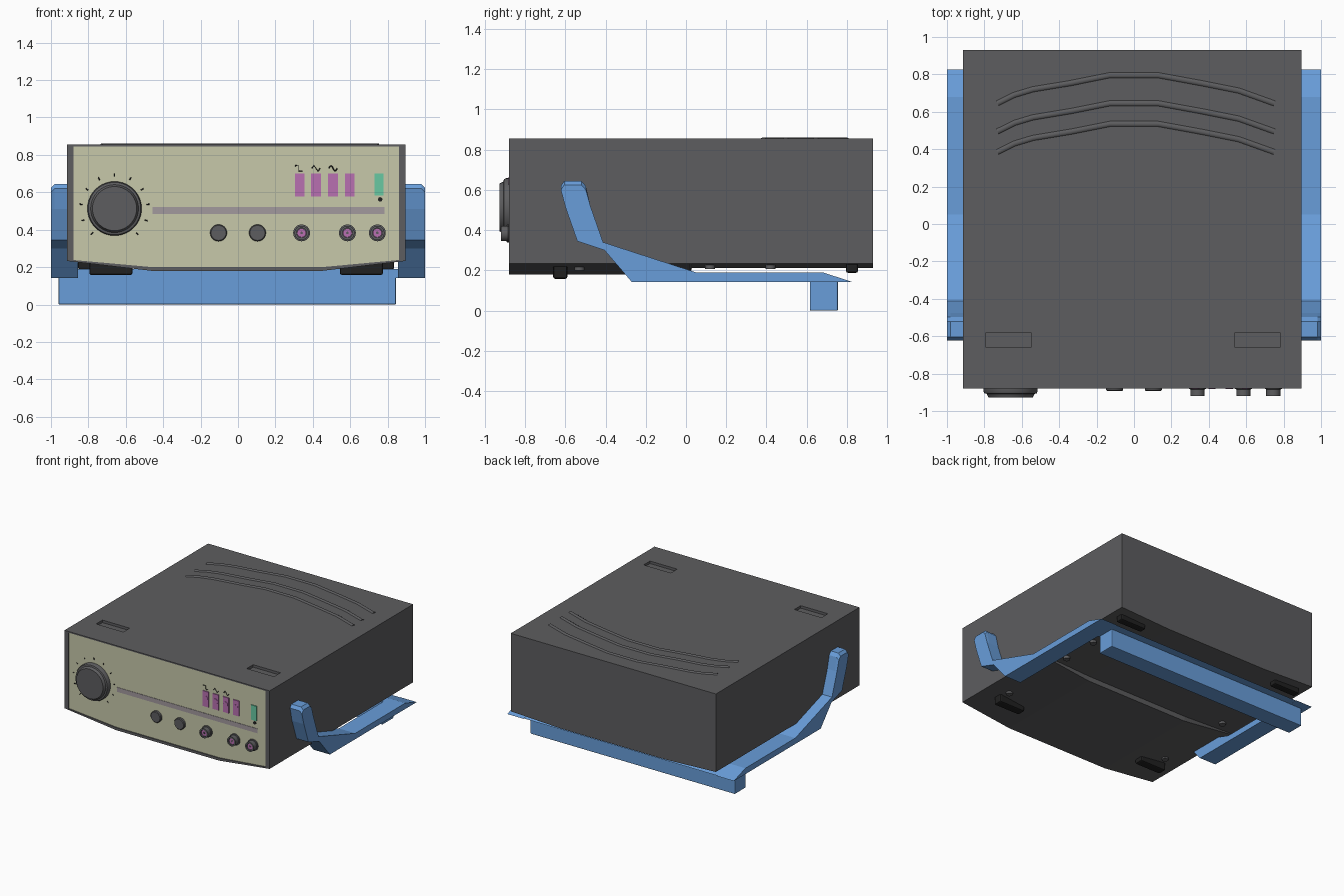
import bpy, bmesh, math
from mathutils import Vector

if "Cube" in bpy.data.objects:
    bpy.data.objects.remove(bpy.data.objects["Cube"])


def material(name, rgb):
    m = bpy.data.materials.new(name)
    m.diffuse_color = (*rgb, 1)
    m.use_nodes = True
    m.node_tree.nodes["Principled BSDF"].inputs["Base Color"].default_value = m.diffuse_color
    return m


DARK = material("dark_grey", (0.11, 0.11, 0.115))
BLACK = material("black", (0.015, 0.015, 0.015))
BEIGE = material("beige", (0.57, 0.58, 0.40))
BLUE = material("blue", (0.14, 0.34, 0.70))
PURPLE = material("purple", (0.48, 0.16, 0.44))
GREEN = material("green", (0.14, 0.58, 0.36))
MAUVE = material("mauve", (0.36, 0.32, 0.34))


def finish(name, bm, mat, smooth=False):
    bmesh.ops.recalc_face_normals(bm, faces=bm.faces)
    me = bpy.data.meshes.new(name)
    bm.to_mesh(me)
    bm.free()
    ob = bpy.data.objects.new(name, me)
    bpy.context.collection.objects.link(ob)
    if mat:
        me.materials.append(mat)
    if smooth:
        bpy.context.view_layer.objects.active = ob
        bpy.ops.object.select_all(action='DESELECT')
        ob.select_set(True)
        bpy.ops.object.shade_smooth_by_angle(angle=math.radians(35))
    return ob


def loft(name, rings, mat, smooth=False):
    """Skin a list of equal-length point rings and cap both ends."""
    bm = bmesh.new()
    vs = [[bm.verts.new(p) for p in r] for r in rings]
    n = len(vs[0])
    for a, b in zip(vs, vs[1:]):
        for i in range(n):
            bm.faces.new((a[i], a[(i + 1) % n], b[(i + 1) % n], b[i]))
    bm.faces.new(vs[0])
    bm.faces.new(vs[-1])
    return finish(name, bm, mat, smooth)


def box(name, x, y, z, mat, bevel=0):
    ring = lambda h: [(x[0], y[0], h), (x[1], y[0], h), (x[1], y[1], h), (x[0], y[1], h)]
    ob = loft(name, [ring(z[0]), ring(z[1])], mat)
    if bevel:
        mod = ob.modifiers.new("bevel", 'BEVEL')
        mod.width, mod.segments = bevel, 2
    return ob


def dial(name, x, z, steps, mat, n=32):
    """Turned part on the front panel; steps are (radius, y)."""
    rings = [[(x + r * math.cos(i * math.tau / n), y, z + r * math.sin(i * math.tau / n))
              for i in range(n)] for r, y in steps]
    return loft(name, rings, mat, True)


def line(name, points, radius, mat, res=2):
    cu = bpy.data.curves.new(name, 'CURVE')
    cu.dimensions = '3D'
    cu.bevel_depth, cu.bevel_resolution, cu.use_fill_caps = radius, res, True
    sp = cu.splines.new('POLY')
    sp.points.add(len(points) - 1)
    for p, co in zip(sp.points, points):
        p.co = (*co, 1)
    cu.materials.append(mat)
    ob = bpy.data.objects.new(name, cu)
    bpy.context.collection.objects.link(ob)
    return ob


# Case: hollowed front rim, bulged belly in front, shallower belly behind
def section(y, x0, x1, top, side, belly):
    return [(x0, y, top), (x0, y, side), (-0.46, y, belly), (0.45, y, belly),
            (x1, y, side), (x1, y, top)]


OUT = (-0.915, 0.895, 0.855, 0.233)
INN = (-0.88, 0.86, 0.845, 0.238)
case = loft("case", [section(-0.855, *INN, 0.2), section(-0.88, *INN, 0.2),
                     section(-0.88, *OUT, 0.18), section(0.02, *OUT, 0.18),
                     section(0.03, *OUT, 0.213), section(0.93, *OUT, 0.213)], DARK)
loft("front_panel", [section(-0.85, *INN, 0.2), section(-0.872, *INN, 0.2)], BEIGE)

# Stacking recesses in the lid
for x in (-0.67, 0.66):
    cutter = box("recess_cutter", (x - 0.12, x + 0.12), (-0.66, -0.58), (0.835, 0.9), None)
    cutter.hide_render = True
    cutter.hide_set(True)
    mod = case.modifiers.new("recess", 'BOOLEAN')
    mod.operation, mod.solver, mod.object = 'DIFFERENCE', 'EXACT', cutter

# Arched ribs on the lid
for y in (0.795, 0.645, 0.535):
    arch = [(-0.73, -0.15), (-0.64, -0.105), (-0.54, -0.075), (-0.34, -0.042), (-0.13, 0),
            (0.13, 0), (0.36, -0.042), (0.56, -0.082), (0.75, -0.15)]
    line("lid_rib", [(x, y + dy, 0.842) for x, dy in arch], 0.02, DARK, 3)

# Feet and base screws
for s in (-1, 1):
    cx = -0.01 + s * 0.67
    box("front_foot", (cx - 0.115, cx + 0.115), (-0.66, -0.59), (0.158, 0.25), BLACK, 0.01)
    cx = -0.01 + s * 0.73
    box("rear_foot", (cx - 0.115, cx + 0.115), (0.795, 0.855), (0.188, 0.25), BLACK, 0.01)
    for y, z in ((-0.53, 0.215), (0.12, 0.222), (0.42, 0.222)):
        bm = bmesh.new()
        bmesh.ops.create_cone(bm, cap_ends=True, segments=16, radius1=0.025, radius2=0.025, depth=0.04)
        bmesh.ops.translate(bm, verts=bm.verts, vec=(s * 0.74, y, z - 0.01 + 0.015))
        finish("base_screw", bm, DARK, True)

# Carrying handle: two bent arms, a rear plate and a cross bar
ARM = [(-0.622, 0.62), (-0.605, 0.645), (-0.52, 0.645), (-0.498, 0.62), (-0.475, 0.52),
       (-0.412, 0.34), (0.05, 0.19), (0.68, 0.19), (0.825, 0.143), (-0.27, 0.143),
       (-0.405, 0.3), (-0.54, 0.345), (-0.598, 0.51)]
for s in (-1, 1):
    # outer corner of the grip end is softened by a narrower last ring
    soft = [(y, z - 0.02 if z > 0.6 else z) for y, z in ARM]
    loft("handle_arm", [[(s * 0.855, y, z) for y, z in ARM],
                        [(s * 0.98, y, z) for y, z in ARM],
                        [(s * 1.0, y, z) for y, z in soft]], BLUE)
PLATE = [(0.61, 0.143), (0.61, 0.189), (0.68, 0.189), (0.82, 0.144)]
loft("handle_plate", [[(x, y, z) for y, z in PLATE] for x in (-0.86, 0.86)], BLUE)
box("handle_cross_bar", (-0.96, 0.845), (0.615, 0.755), (0, 0.15), BLUE, 0.006)

# Large tuning dial with tick marks
dial("tuning_dial", -0.66, 0.513, [(0.145, -0.86), (0.145, -0.895), (0.14, -0.905),
                                   (0.128, -0.908), (0.118, -0.928)], DARK, 40)
for i in range(11):
    a = math.radians(228 - i * 27.6)
    d = Vector((math.cos(a), 0, math.sin(a)))
    c = Vector((-0.66, -0.872, 0.513))
    line("dial_tick", [c + d * 0.172, c + d * 0.188], 0.003, BLACK, 0)

# Divider strip
box("divider_strip", (-0.457, 0.783), (-0.875, -0.86), (0.485, 0.521), MAUVE)

# Small knobs and sockets
for x in (-0.104, 0.104):
    dial("small_knob", x, 0.383, [(0.045, -0.86), (0.045, -0.888), (0.04, -0.893)], DARK)
for x in (0.34, 0.585, 0.745):
    dial("socket_body", x, 0.383, [(0.045, -0.86), (0.045, -0.882), (0.038, -0.884), (0.038, -0.92),
                                   (0.026, -0.92), (0.026, -0.895)], DARK)
    dial("socket_core", x, 0.383, [(0.024, -0.88), (0.024, -0.912)], PURPLE, 20)
    dial("socket_pin", x, 0.383, [(0.007, -0.9), (0.007, -0.915)], DARK, 12)

# Push buttons and power switch
for x in (0.33, 0.417, 0.508, 0.597):
    box("push_button", (x - 0.026, x + 0.026), (-0.88, -0.86), (0.578, 0.7), PURPLE)
    dial("button_cap", x, 0.645, [(0.02, -0.87), (0.02, -0.883)], PURPLE, 20)
box("power_switch", (0.731, 0.778), (-0.88, -0.86), (0.582, 0.7), GREEN)
dial("power_lamp", 0.76, 0.562, [(0.012, -0.86), (0.012, -0.878)], BLACK, 16)

# Waveform symbols above the buttons
waves = [[(-0.02, 0.014), (0, 0.014), (0, -0.014), (0.02, -0.014)],
         [(-0.022, 0), (-0.011, 0.015), (0.011, -0.015), (0.022, 0)],
         [(-0.022 + 0.0055 * i, 0.014 * math.sin(i * math.pi / 4)) for i in range(9)]]
for x, w in zip((0.325, 0.417, 0.508), waves):
    line("wave_symbol", [(x + u, -0.873, 0.728 + v) for u, v in w], 0.003, BLACK, 0)
